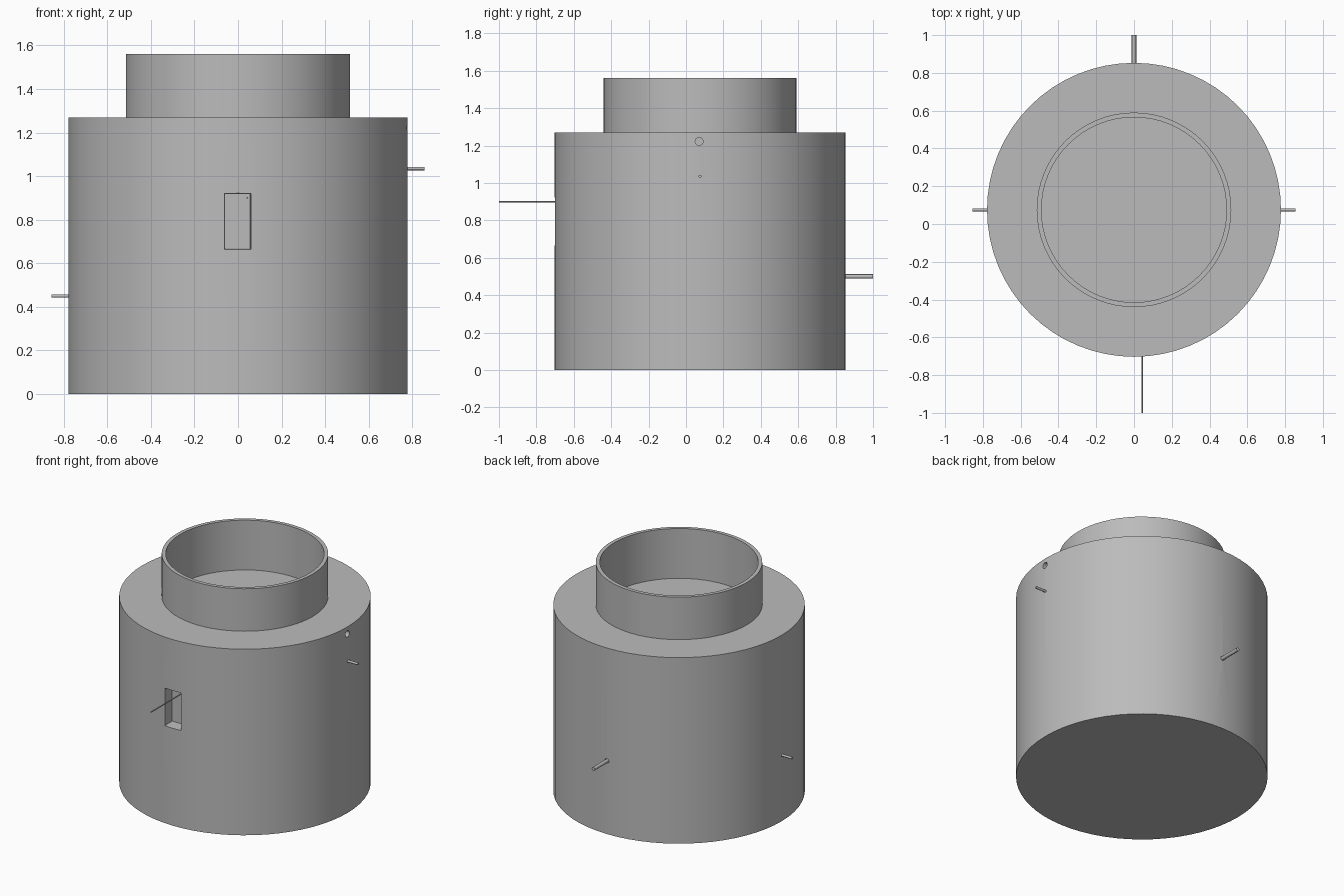
import bpy, bmesh, math
from mathutils import Matrix, Vector

CY = 0.075            # vessel axis offset in y
R = 0.778             # tank radius
SEGS = 64

default = bpy.data.objects.get("Cube")
if default:
    bpy.data.objects.remove(default, do_unlink=True)

grey = bpy.data.materials.new("plain grey")
grey.use_nodes = True
grey.diffuse_color = (0.5, 0.5, 0.5, 1)
grey.node_tree.nodes["Principled BSDF"].inputs["Base Color"].default_value = (0.5, 0.5, 0.5, 1)


def finish(bm, name):
    bmesh.ops.recalc_face_normals(bm, faces=bm.faces)
    mesh = bpy.data.meshes.new(name)
    bm.to_mesh(mesh)
    bm.free()
    mesh.materials.append(grey)
    obj = bpy.data.objects.new(name, mesh)
    bpy.context.collection.objects.link(obj)
    return obj


def lathe(name, profile, closed=False):
    """Spin an (r, z) profile around the vessel axis."""
    bm = bmesh.new()
    verts = [bm.verts.new((r, CY, z)) for r, z in profile]
    pairs = list(zip(verts, verts[1:]))
    if closed:
        pairs.append((verts[-1], verts[0]))
    edges = [bm.edges.new(p) for p in pairs]
    bmesh.ops.spin(bm, geom=verts + edges, cent=(0, CY, 0), axis=(0, 0, 1),
                   angle=math.tau, steps=SEGS, use_merge=True)
    bmesh.ops.remove_doubles(bm, verts=bm.verts, dist=1e-5)
    return finish(bm, name)


def rod(name, start, end, radius, segs=16):
    """Straight round bar between two points."""
    a, b = Vector(start), Vector(end)
    turn = (b - a).to_track_quat('Z', 'Y').to_matrix().to_4x4()
    bm = bmesh.new()
    bmesh.ops.create_cone(bm, cap_ends=True, segments=segs, radius1=radius, radius2=radius,
                          depth=(b - a).length, matrix=Matrix.Translation((a + b) / 2) @ turn)
    return finish(bm, name)


def smooth(obj):
    bpy.ops.object.select_all(action='DESELECT')
    obj.select_set(True)
    bpy.context.view_layer.objects.active = obj
    bpy.ops.object.shade_smooth_by_angle(angle=math.radians(30))


def cut(target, cutter):
    mod = target.modifiers.new("cut", 'BOOLEAN')
    mod.operation = 'DIFFERENCE'
    mod.solver = 'EXACT'
    mod.object = cutter
    bpy.ops.object.select_all(action='DESELECT')
    bpy.context.view_layer.objects.active = target
    bpy.ops.object.modifier_apply(modifier=mod.name)
    bpy.data.objects.remove(cutter, do_unlink=True)


# Tank with a shallow well under the collar
tank = lathe("tank", [(0, 0), (R, 0), (R, 1.27), (0.515, 1.27), (0.515, 1.22), (0, 1.22)])

# Open collar seated in the well
collar = lathe("collar", [(0.515, 1.22), (0.515, 1.56), (0.49, 1.56), (0.49, 1.22)], closed=True)

# Slightly tapered window recess in the front wall
bm = bmesh.new()
bmesh.ops.create_cube(bm, size=1, matrix=Matrix.Translation((-0.002, -0.7, 0.793))
                      @ Matrix.Diagonal((0.13, 0.15, 0.265, 1)))
for v in bm.verts:
    if v.co.y > -0.7:
        v.co.x += math.copysign(0.008, -0.002 - v.co.x)
        v.co.z += math.copysign(0.008, 0.793 - v.co.z)
cut(tank, finish(bm, "window_cutter"))

# Side vent and the bore around the rear pipe
cut(tank, rod("vent_cutter", (0.7, CY - 0.005, 1.222), (0.9, CY - 0.005, 1.222), 0.021, 24))
cut(tank, rod("bore_cutter", (0, 0.8, 0.5), (0, 1.0, 0.5), 0.015, 24))

# Pipes and probe
parts = [
    rod("left_pipe", (0.72, CY, 1.035), (0.855, CY, 1.035), 0.008),
    rod("right_pipe", (-0.72, CY, 0.45), (-0.855, CY, 0.45), 0.008),
    rod("rear_pipe", (0, 0.78, 0.5), (0, 1.0, 0.5), 0.012),
    rod("front_probe", (0.043, -1.0, 0.9), (0.043, -0.6, 0.9), 0.004, 12),
]
for obj in [tank, collar] + parts:
    smooth(obj)
